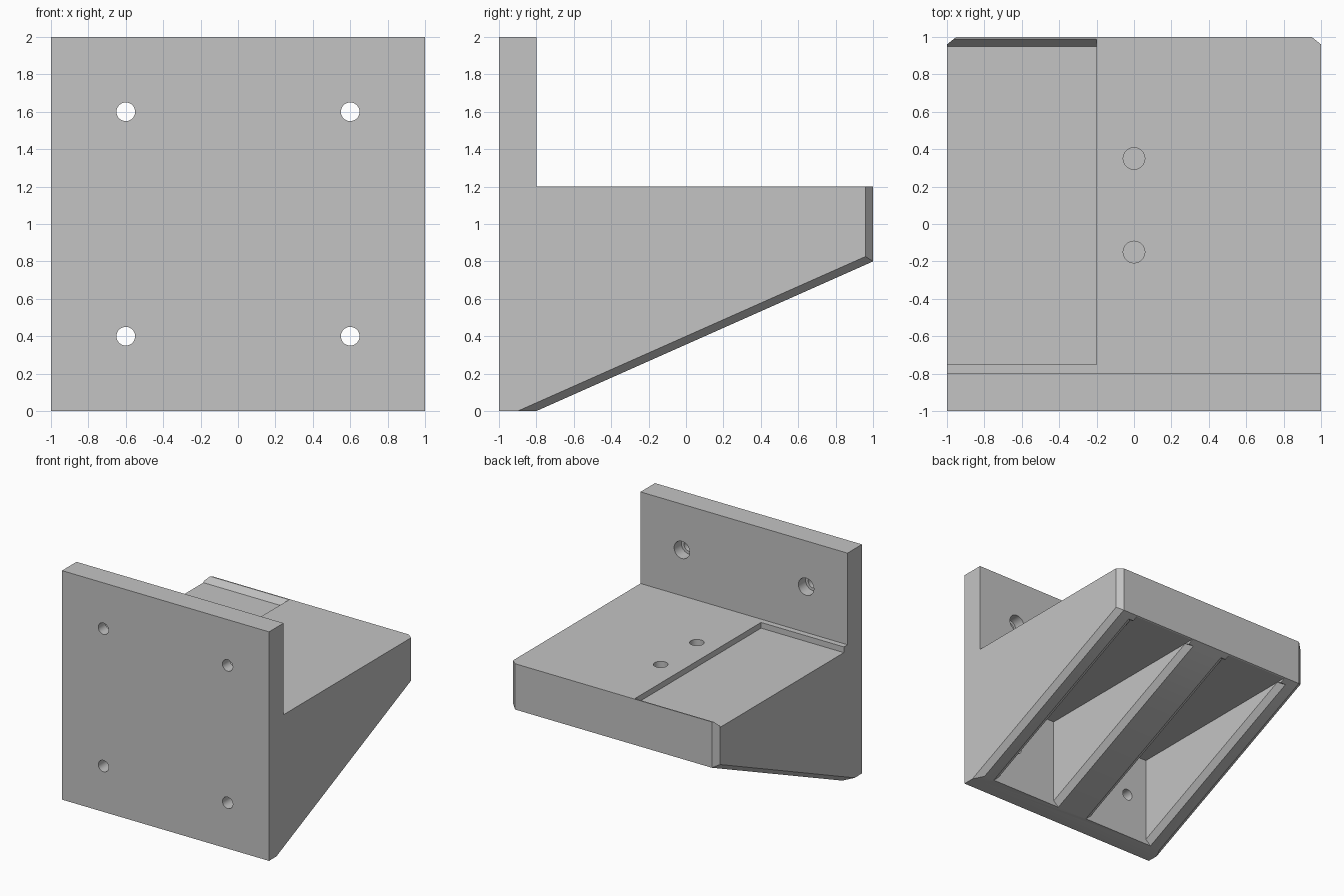
import bpy
import bmesh
from math import radians
from mathutils import Matrix

cube = bpy.data.objects.get("Cube")
if cube:
    bpy.data.objects.remove(cube, do_unlink=True)

SLOPE = 0.8 / 1.8      # underside rise per unit of y
C = 0.05               # chamfer across x
D = 0.044              # chamfer up the wall


def under(y):
    """Height of the sloping underside at y."""
    return (y + 0.8) * SLOPE


def make_object(name, bm):
    bmesh.ops.recalc_face_normals(bm, faces=bm.faces)
    mesh = bpy.data.meshes.new(name)
    bm.to_mesh(mesh)
    bm.free()
    ob = bpy.data.objects.new(name, mesh)
    bpy.context.collection.objects.link(ob)
    return ob


def extrude_x(name, profile, x0, x1):
    """Prism from a (y, z) profile."""
    bm = bmesh.new()
    face = bm.faces.new([bm.verts.new((x0, y, z)) for y, z in profile])
    out = bmesh.ops.extrude_face_region(bm, geom=[face])["geom"]
    verts = [v for v in out if isinstance(v, bmesh.types.BMVert)]
    bmesh.ops.translate(bm, verts=verts, vec=(x1 - x0, 0, 0))
    return make_object(name, bm)


def hull(name, points):
    bm = bmesh.new()
    verts = [bm.verts.new(p) for p in points]
    bmesh.ops.convex_hull(bm, input=verts)
    bmesh.ops.dissolve_limit(bm, angle_limit=radians(0.5), verts=bm.verts, edges=bm.edges)
    return make_object(name, bm)


def cylinder(name, radius, depth, centre, along_y=False):
    bm = bmesh.new()
    matrix = Matrix.Translation(centre)
    if along_y:
        matrix = matrix @ Matrix.Rotation(radians(90), 4, "X")
    bmesh.ops.create_cone(bm, cap_ends=True, segments=32, radius1=radius,
                          radius2=radius, depth=depth, matrix=matrix)
    return make_object(name, bm)


# Solid bracket: back plate, shelf and sloping underside
bracket = extrude_x("shelf_bracket", [(-1, 0), (-0.8, 0), (1, 0.8), (1, 1.2),
                                      (-0.8, 1.2), (-0.8, 2), (-1, 2)], -1, 1)
cutters = []

# Two pockets under the shelf, leaving three ribs with chamfered rims
for a, b in ((0.2, 0.8), (-0.8, -0.2)):
    cutters.append(extrude_x("pocket_cutter", [(-0.8, 0.8), (0.99, 0.8), (0.99, 0.7),
                                               (-0.8, -0.1)], a, b))
    flare = []
    for x, wide in ((a, a - 2 * C), (b, b + 2 * C)):
        flare += [(x, -0.8, D), (x, 0.9, 0.8),
                  (wide, -0.8, -D), (wide, 0.99, under(0.99) - D)]
    cutters.append(hull("rim_cutter", flare))

# Chamfers on the outer sloping edges and the rear upright corners
for s in (-1, 1):
    wedge = []
    for y in (-1.2, 1.2):
        z = under(y)
        wedge += [(s * (1 + C), y, z + 2 * D), (s * (1 - 2 * C), y, z - D),
                  (s * (1 + C), y, z - D)]
    cutters.append(hull("slope_chamfer_cutter", wedge))
    cutters.append(hull("corner_chamfer_cutter", [
        (s * x, y, z) for z in (-0.1, 1.3)
        for x, y in ((0.9, 1.04), (1.05, 0.92), (1.05, 1.04))]))

# Shallow tray on top, ramped at the rear and open at the side
cutters.append(extrude_x("tray_cutter", [(-0.75, 1.25), (-0.75, 1.15), (0.95, 1.15),
                                         (0.99, 1.2), (1.03, 1.25)], -1.1, -0.2))

# Screw holes through the plate, the upper ones counterbored
for x in (-0.6, 0.6):
    for z in (0.4, 1.6):
        cutters.append(cylinder("screw_hole_cutter", 0.05, 0.5, (x, -0.95, z), True))
    cutters.append(cylinder("counterbore_cutter", 0.075, 0.2, (x, -0.8, 1.6), True))

# Blind holes in the shelf
for y in (-0.15, 0.35):
    cutters.append(cylinder("shelf_hole_cutter", 0.058, 0.5, (0, y, 1.05)))

# Cut everything out of the bracket
bpy.context.view_layer.objects.active = bracket
for cutter in cutters:
    cutter.hide_render = True
    mod = bracket.modifiers.new("cut", "BOOLEAN")
    mod.operation = "DIFFERENCE"
    mod.solver = "EXACT"
    mod.object = cutter
    bpy.ops.object.modifier_apply(modifier=mod.name)
    bpy.data.objects.remove(cutter, do_unlink=True)

# Plain grey finish
grey = bpy.data.materials.new("plain_grey")
grey.use_nodes = True
colour = (0.55, 0.55, 0.55, 1)
grey.diffuse_color = colour
grey.node_tree.nodes["Principled BSDF"].inputs["Base Color"].default_value = colour
bracket.data.materials.clear()
bracket.data.materials.append(grey)
for poly in bracket.data.polygons:
    poly.material_index = 0

bpy.ops.object.select_all(action="DESELECT")
bracket.select_set(True)
bpy.ops.object.shade_smooth_by_angle(angle=radians(25))
